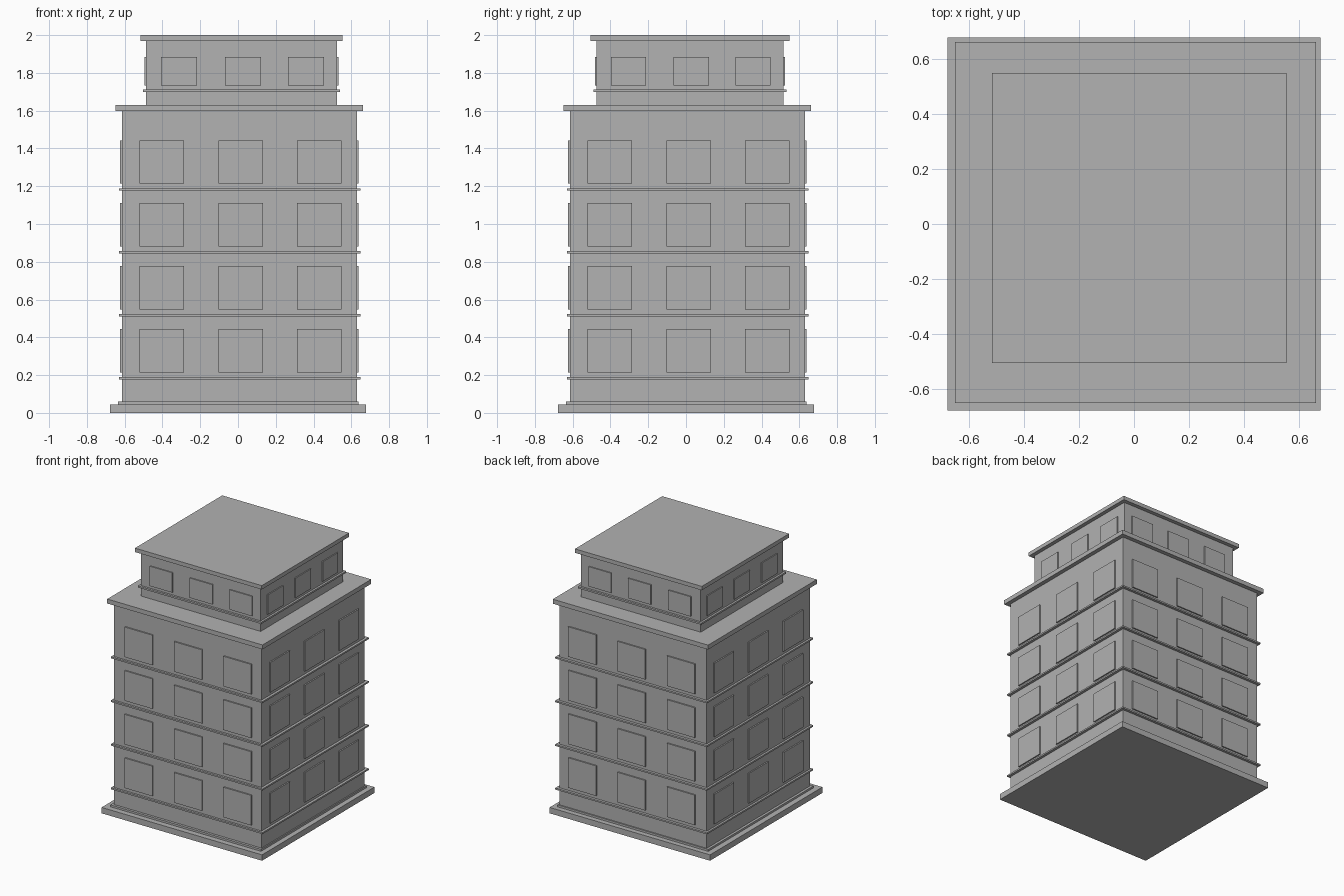
import bpy

if "Cube" in bpy.data.objects:
    bpy.data.objects.remove(bpy.data.objects["Cube"], do_unlink=True)

# Single plain stone colour
stone = bpy.data.materials.new("grey_stone")
stone.use_nodes = True
grey = (0.445, 0.445, 0.445, 1)
stone.diffuse_color = grey
stone.node_tree.nodes["Principled BSDF"].inputs["Base Color"].default_value = grey


def box(name, centre, size):
    bpy.ops.mesh.primitive_cube_add(size=1, location=centre)
    obj = bpy.context.object
    obj.name = name
    obj.scale = size
    bpy.ops.object.transform_apply(location=False, rotation=False, scale=True)
    obj.data.materials.append(stone)


def slab(name, centre, half, bottom, top):
    """Block given by its plan centre, plan half sizes and height range."""
    box(name, (*centre, (bottom + top) / 2), (2 * half[0], 2 * half[1], top - bottom))


def window_row(name, centre, half, offsets, width, bottom, top, out):
    """Raised window panels on all four walls of a block."""
    z, height, depth = (bottom + top) / 2, top - bottom, 2 * out
    for i in range(3):
        for side, label in ((-1, "front"), (1, "back")):
            y = centre[1] + side * half[1]
            box(f"{name}_{label}_{i + 1}", (offsets[0][i], y, z), (width[0], depth, height))
        for side, label in ((-1, "right"), (1, "left")):
            x = centre[0] + side * half[0]
            box(f"{name}_{label}_{i + 1}", (x, offsets[1][i], z), (depth, width[1], height))


# Base and plinth
slab("base", (0, 0), (0.677, 0.677), 0, 0.045)
slab("plinth", (0.002, 0.002), (0.636, 0.636), 0.04, 0.06)

# Main tower with four storeys
main, main_half = (0.007, 0.007), (0.622, 0.622)
slab("main_walls", main, main_half, 0.04, 1.61)
main_offsets = (-0.403, 0.015, 0.43)
for floor in range(4):
    z = floor * 0.333
    slab(f"floor_band_{floor + 1}", (0.009, 0.009), (0.64, 0.64), z + 0.178, z + 0.19)
    window_row(f"window_{floor + 1}", main, main_half, (main_offsets, main_offsets),
               (0.235, 0.235), z + 0.215, z + 0.444, 0.01)
slab("main_cornice", (0.006, 0.006), (0.655, 0.655), 1.597, 1.631)

# Set-back top storey
top, top_half = (0.019, 0.021), (0.505, 0.496)
slab("top_walls", top, top_half, 1.62, 1.98)
slab("top_band", top, (0.521, 0.512), 1.698, 1.711)
window_row("top_window", top, top_half, ((-0.312, 0.026, 0.36), (-0.305, 0.028, 0.355)),
           (0.19, 0.186), 1.732, 1.883, 0.008)
slab("roof", top, (0.535, 0.526), 1.97, 2.0)
